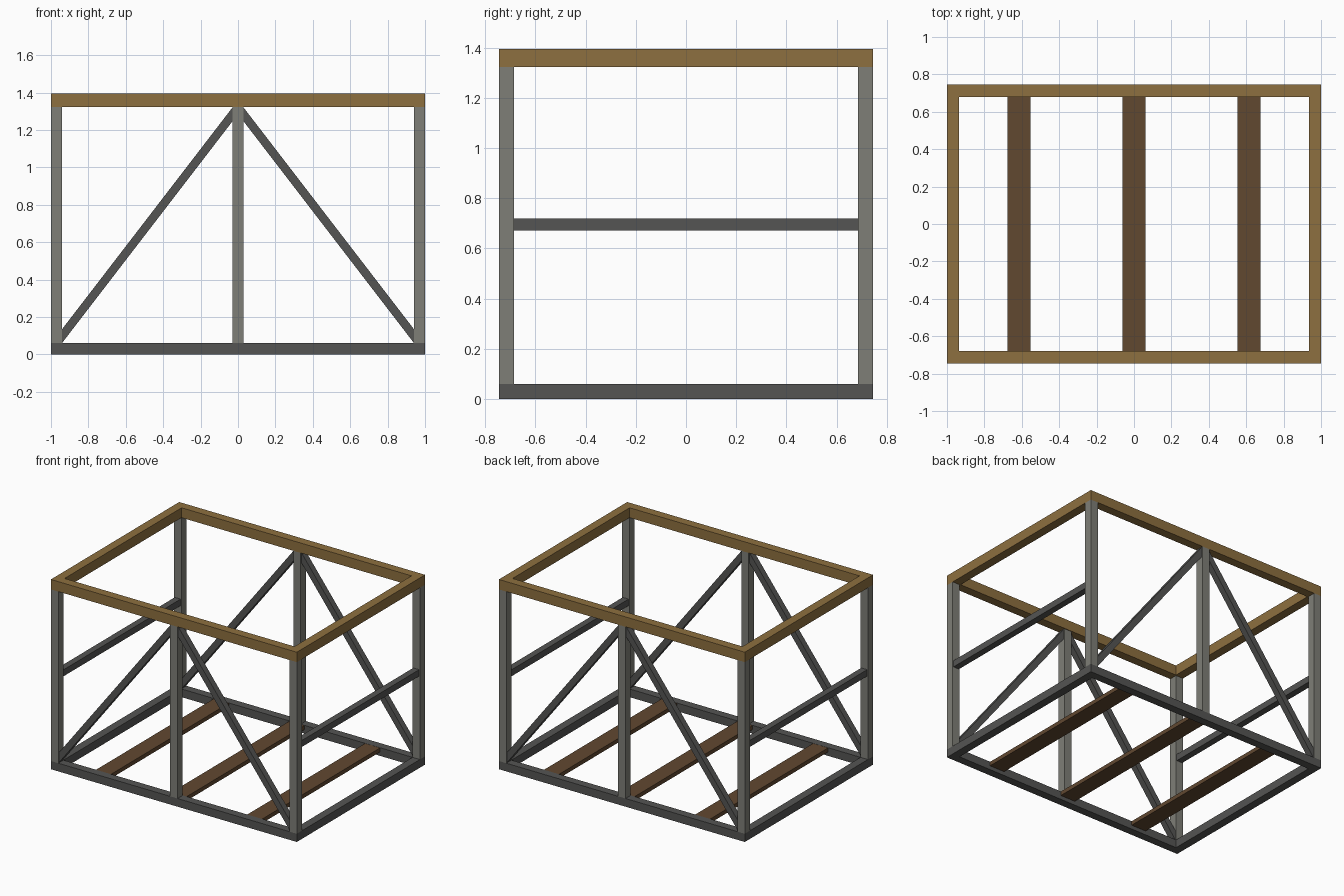
import bpy
from math import atan2, hypot

if "Cube" in bpy.data.objects:
    bpy.data.objects.remove(bpy.data.objects["Cube"])

X, Y = 1.0, 0.745          # outer half sizes
T = 0.06                   # steel tube thickness
W = 0.065                  # timber rail width
Z0, Z1, Z2 = T, 1.322, 1.395   # floor frame top, post top, rail top


def material(name, rgb):
    m = bpy.data.materials.new(name)
    m.diffuse_color = (*rgb, 1)
    m.use_nodes = True
    m.node_tree.nodes["Principled BSDF"].inputs["Base Color"].default_value = m.diffuse_color
    return m


dark = material("dark_steel", (0.09, 0.09, 0.087))
steel = material("light_steel", (0.21, 0.21, 0.185))
timber = material("light_timber", (0.27, 0.16, 0.05))
plank = material("dark_timber", (0.12, 0.065, 0.03))


def bar(name, centre, size, mat, tilt=0.0):
    bpy.ops.mesh.primitive_cube_add(size=1, location=centre, rotation=(0, tilt, 0))
    ob = bpy.context.object
    ob.name = name
    ob.scale = size
    ob.data.materials.append(mat)
    return ob


for s in (-1, 1):
    # floor frame
    bar("base_long_rail", (0, s * (Y - T / 2), T / 2), (2 * X, T, T), dark)
    bar("base_end_rail", (s * (X - T / 2), 0, T / 2), (T, 2 * (Y - T), T), dark)
    # timber top frame
    zc, h = (Z1 + Z2) / 2, Z2 - Z1
    bar("top_long_rail", (0, s * (Y - W / 2), zc), (2 * X, W, h), timber)
    bar("top_end_rail", (s * (X - W / 2), 0, zc), (W, 2 * (Y - W), h), timber)
    # posts at the corners and mid sides
    for x in (-X + T / 2, 0, X - T / 2):
        bar("post", (x, s * (Y - T / 2), (Z0 + Z1) / 2), (T, T, Z1 - Z0), steel)
    # middle bar on each end
    bar("end_middle_bar", (s * (X - T / 2), 0, 0.695), (0.048, 2 * (Y - T), 0.048), dark)
    # diagonal braces rising to the mid posts
    dx, dz = X - T / 2, Z1 - Z0
    for side in (-1, 1):
        bar("diagonal_brace", (side * dx / 2, s * (Y - T / 2), (Z0 + Z1) / 2),
            (hypot(dx, dz), 0.045, 0.045), dark, side * atan2(dz, dx))

# floor planks
for x in (-0.615, 0, 0.615):
    bar("floor_plank", (x, 0, 0.044), (0.122, 2 * (Y - T), 0.03), plank)
